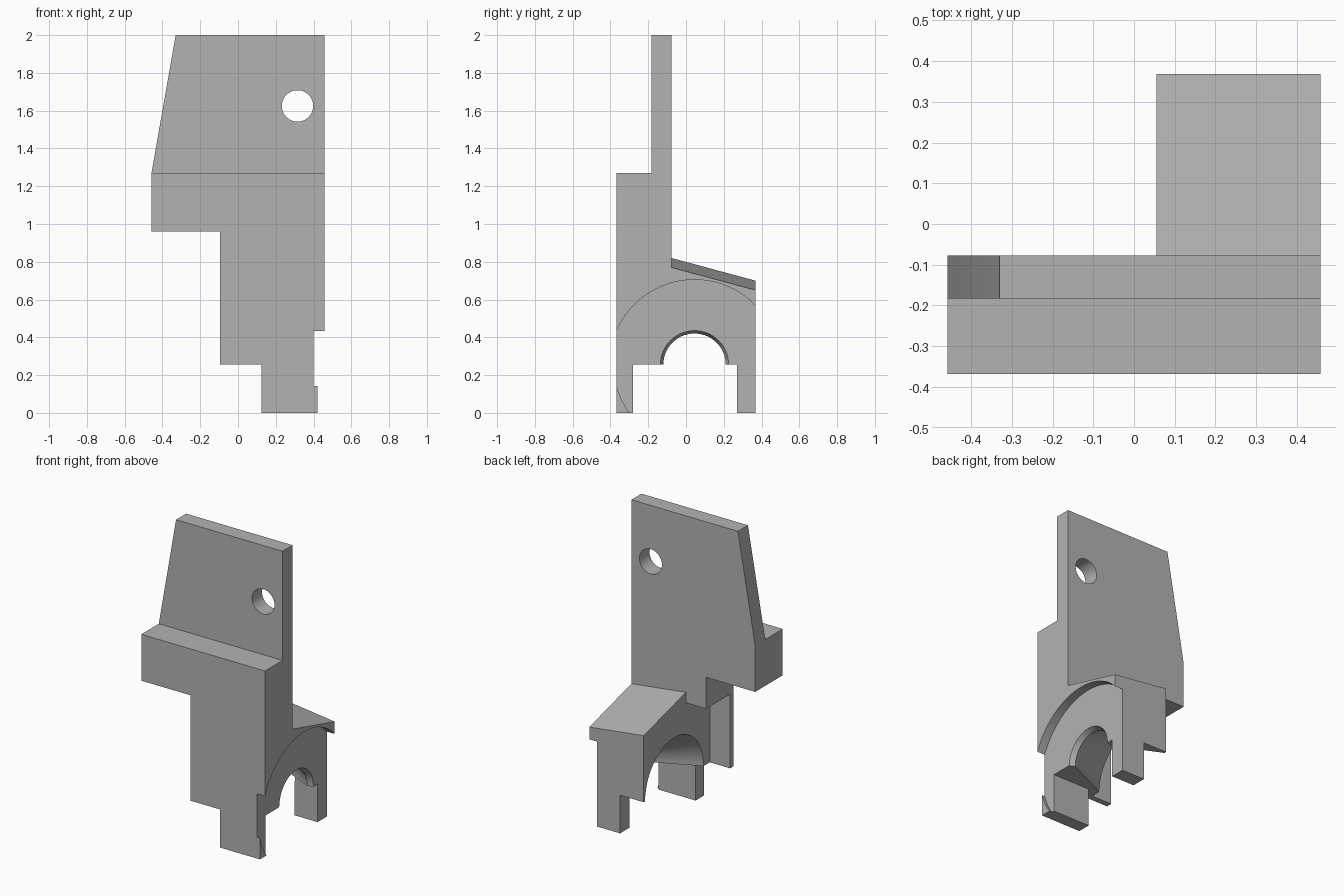
import bpy, bmesh, math
from mathutils import Matrix, Vector

old = bpy.data.objects.get("Cube")
if old:
    bpy.data.objects.remove(old, do_unlink=True)

grey = bpy.data.materials.new("plain_grey")
grey.use_nodes = True
colour = (0.45, 0.45, 0.45, 1)
grey.diffuse_color = colour
grey.node_tree.nodes["Principled BSDF"].inputs["Base Color"].default_value = colour


def finish(name, bm):
    bmesh.ops.recalc_face_normals(bm, faces=bm.faces)
    mesh = bpy.data.meshes.new(name)
    bm.to_mesh(mesh)
    bm.free()
    mesh.materials.append(grey)
    ob = bpy.data.objects.new(name, mesh)
    bpy.context.collection.objects.link(ob)
    return ob


def prism(name, points, axis, lo, hi):
    """Extrude a profile: (x, z) along y, or (y, z) along x."""
    bm = bmesh.new()
    place = (lambda a, b, t: (a, t, b)) if axis == "y" else (lambda a, b, t: (t, a, b))
    face = bm.faces.new([bm.verts.new(place(a, b, lo)) for a, b in points])
    out = bmesh.ops.extrude_face_region(bm, geom=[face])
    shift = Vector(place(0, 0, hi - lo))
    bmesh.ops.translate(bm, vec=shift, verts=[v for v in out["geom"] if isinstance(v, bmesh.types.BMVert)])
    return finish(name, bm)


def box(name, x0, x1, y0, y1, z0, z1):
    return prism(name, [(x0, z0), (x1, z0), (x1, z1), (x0, z1)], "y", y0, y1)


def cone(name, axis, start, end, a, b, r0, r1):
    """Cone or cylinder along x or y, centred on the two other coordinates."""
    bm = bmesh.new()
    bmesh.ops.create_cone(bm, cap_ends=True, segments=96, radius1=r0, radius2=r1, depth=end - start)
    mid = (start + end) / 2
    if axis == "x":
        matrix = Matrix.Translation((mid, a, b)) @ Matrix.Rotation(math.pi / 2, 4, "Y")
    else:
        matrix = Matrix.Translation((a, mid, b)) @ Matrix.Rotation(-math.pi / 2, 4, "X")
    bmesh.ops.transform(bm, matrix=matrix, verts=bm.verts)
    return finish(name, bm)


def combine(target, tool, operation):
    mod = target.modifiers.new("join", "BOOLEAN")
    mod.operation = operation
    mod.solver = "EXACT"
    mod.object = tool
    bpy.context.view_layer.objects.active = target
    bpy.ops.object.modifier_apply(modifier=mod.name)
    bpy.data.objects.remove(tool, do_unlink=True)


W, D = 0.458, 0.368           # half width and half depth
BACK, FLOOR, FACE = -0.077, 0.255, 0.40
CY = 0.045                    # bore centre

# Thick front body with the stepped side
bracket = prism("bracket", [(-W, 0.96), (-0.095, 0.96), (-0.095, FLOOR), (W, FLOOR),
                            (W, 1.27), (-W, 1.27)], "y", -D, BACK)

# Thin upper plate with the slanted edge
plate = prism("upper_plate", [(-W, 1.1), (W, 1.1), (W, 2), (-0.33, 2), (-W, 1.27)], "y", -0.183, BACK)
combine(bracket, plate, "UNION")

# Rear block, its top falling to the back and to the side
block = prism("rear_block", [(-0.2, FLOOR), (D, FLOOR), (D, 0.70), (BACK, 0.82), (-0.2, 0.82)],
              "x", 0.055, W)
for v in block.data.vertices:
    if v.co.z > 0.5 and v.co.x > 0.3:
        v.co.z -= 0.05
combine(bracket, block, "UNION")

# Pocket behind the front wall
combine(bracket, box("pocket", -0.3, 0.055, -0.33, 0.1, 0.1, 0.75), "DIFFERENCE")

# Round recess in the side face
combine(bracket, cone("recess", "x", FACE, 0.6, CY, FLOOR, 0.45, 0.45), "DIFFERENCE")

# Front leg with a curved lug, and narrower rear leg
front_leg = box("front_leg", 0.125, 0.42, -D, -0.28, 0, 0.3)
combine(front_leg, cone("lug_cut", "x", FACE, 0.6, CY, FLOOR, 0.428, 0.428), "DIFFERENCE")
combine(bracket, front_leg, "UNION")
combine(bracket, box("rear_leg", 0.23, FACE, 0.27, D, 0, 0.3), "UNION")

# Tapered bore, flared slightly at the recess
combine(bracket, cone("bore", "x", 0.035, 0.37, CY, FLOOR, 0.318, 0.163), "DIFFERENCE")
combine(bracket, cone("bore_mouth", "x", 0.36, 0.41, CY, FLOOR, 0.163, 0.185), "DIFFERENCE")

# Fixing hole through the plate
combine(bracket, cone("hole", "y", -0.5, 0.2, 0.315, 1.625, 0.083, 0.083), "DIFFERENCE")

bpy.ops.object.select_all(action="DESELECT")
bracket.select_set(True)
bpy.context.view_layer.objects.active = bracket
bpy.ops.object.shade_smooth_by_angle(angle=math.radians(25))
